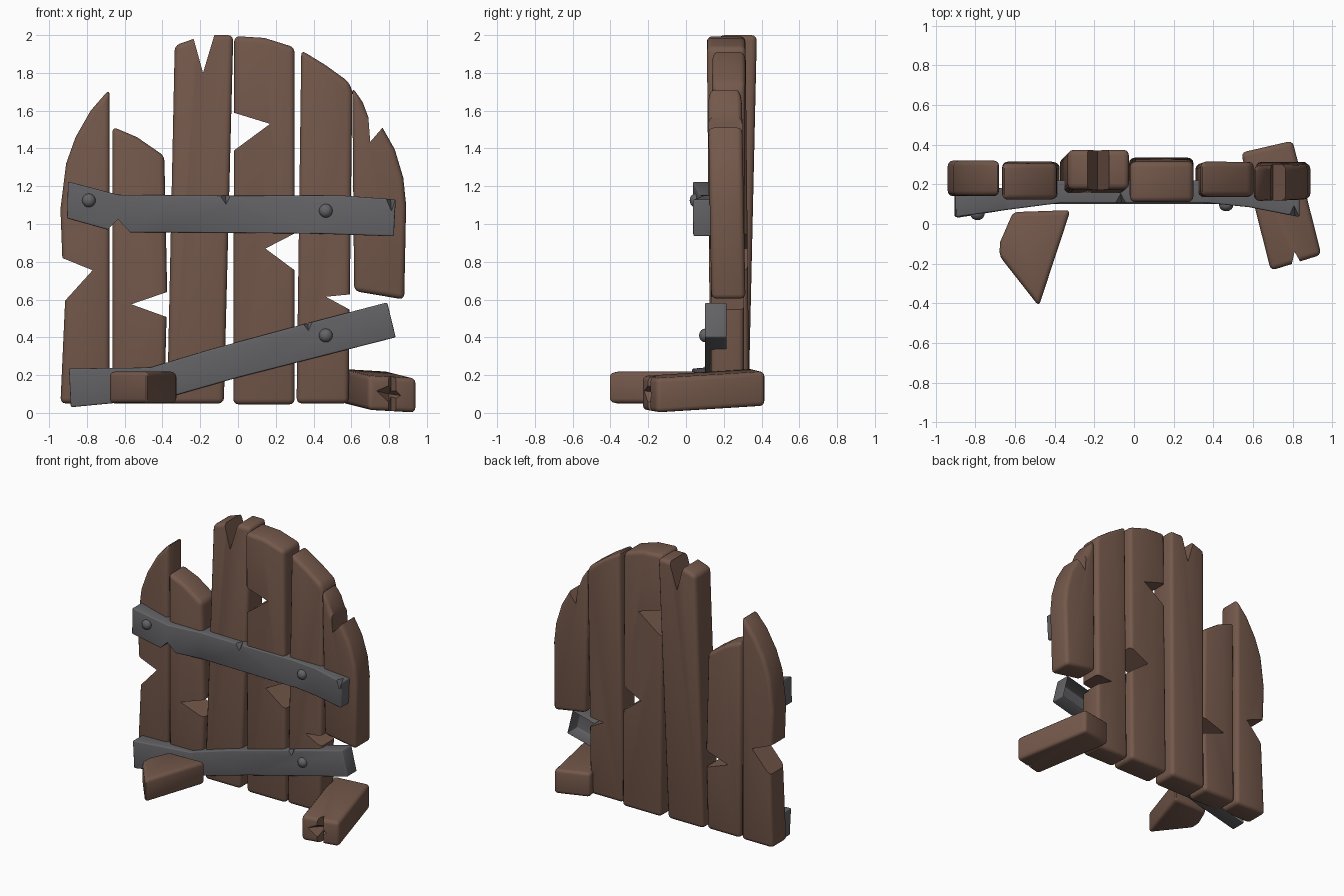
import bpy, bmesh, math
from mathutils import Vector

if "Cube" in bpy.data.objects:
    bpy.data.objects.remove(bpy.data.objects["Cube"])


def material(name, rgb):
    m = bpy.data.materials.new(name)
    m.diffuse_color = (*rgb, 1)
    m.use_nodes = True
    m.node_tree.nodes["Principled BSDF"].inputs["Base Color"].default_value = m.diffuse_color
    return m


WOOD = material("brown_wood", (0.175, 0.098, 0.07))
IRON = material("grey_iron", (0.125, 0.125, 0.135))


def interp(table, t):
    """Piecewise linear lookup in [(t, value), ...]."""
    for (a, va), (b, vb) in zip(table, table[1:]):
        if t <= b:
            k = max(0, (t - a) / (b - a))
            return va + (vb - va) * k
    return table[-1][1]


def link(name, bm, mat):
    bmesh.ops.recalc_face_normals(bm, faces=bm.faces)
    me = bpy.data.meshes.new(name)
    bm.to_mesh(me)
    bm.free()
    ob = bpy.data.objects.new(name, me)
    bpy.context.collection.objects.link(ob)
    me.materials.append(mat)
    return ob


def hull(points, mat):
    """Convex cutter around a few points."""
    bm = bmesh.new()
    verts = [bm.verts.new(p) for p in points]
    bmesh.ops.convex_hull(bm, input=verts)
    ob = link("cutter", bm, mat)
    ob.hide_render = True
    return ob


def notch(apex, a, b):
    """V-shaped break through the whole depth, opened out past the edge."""
    ap = Vector(apex)
    tri = [ap] + [ap + (Vector(p) - ap) * 1.4 for p in (a, b)]
    return [(p.x, y, p.y) for p in tri for y in (-1, 1)]


def chip(x, top, yf, w, d, skew=0):
    """Shallow dent in the front upper edge of an iron strap."""
    e = 0.03
    return [(x - w - e, yf - e, top + e), (x + w + e, yf - e, top + e + skew),
            (x + 0.01, yf - e, top - d - e), (x, yf + 0.08, top + e)]


def smooth(ob, angle=35):
    bpy.ops.object.select_all(action='DESELECT')
    ob.select_set(True)
    bpy.context.view_layer.objects.active = ob
    bpy.ops.object.shade_smooth_by_angle(angle=math.radians(angle))


def solid(name, outline, mat, place, bevel, cuts=(), slices=(), open_back=False):
    """Extruded outline; place(u, v, side) gives the 3D point for side 0 or 1."""
    bm = bmesh.new()
    face = bm.faces.new([bm.verts.new((u, 0, v)) for u, v in outline])
    ext = bmesh.ops.extrude_face_region(bm, geom=[face])
    for v in [g for g in ext["geom"] if isinstance(g, bmesh.types.BMVert)]:
        v.co.y = 1
    for x in slices:
        bmesh.ops.bisect_plane(bm, geom=bm.verts[:] + bm.edges[:] + bm.faces[:],
                               plane_co=(x, 0, 0), plane_no=(1, 0, 0))
    for v in bm.verts:
        v.co = place(v.co.x, v.co.z, v.co.y)
    ob = link(name, bm, mat)
    m = ob.modifiers.new("bevel", 'BEVEL')
    m.width, m.segments = bevel, 3
    m.limit_method, m.angle_limit = 'ANGLE', math.radians(35)
    cutters = [hull(c, mat) for c in cuts]
    for c in cutters:
        m = ob.modifiers.new("cut", 'BOOLEAN')
        m.operation, m.solver, m.object = 'DIFFERENCE', 'EXACT', c
    dg = bpy.context.evaluated_depsgraph_get()
    ob.data = bpy.data.meshes.new_from_object(ob.evaluated_get(dg))
    ob.modifiers.clear()
    for c in cutters:
        bpy.data.objects.remove(c)
    if open_back:
        bm = bmesh.new()
        bm.from_mesh(ob.data)
        back = [f for f in bm.faces if f.normal.y > 0.9]
        bmesh.ops.delete(bm, geom=back, context='FACES')
        bm.to_mesh(ob.data)
        bm.free()
    smooth(ob)
    return ob


# Upright planks: outline, front y at bottom and top, thickness, breaks
planks = {
    "plank_far_left": (
        [(-.94, .05), (-.915, .6), (-.93, .82), (-.94, 1.08), (-.91, 1.32), (-.86, 1.46),
         (-.78, 1.60), (-.68, 1.715), (-.68, .05)],
        .14, .14, .18, [((-.77, .755), (-.91, .60), (-.93, .82))]),
    "plank_left": (
        [(-.665, .05), (-.665, 1.515), (-.535, 1.46), (-.39, 1.36), (-.375, .64), (-.39, .05)],
        .13, .12, .185, [((-.565, .575), (-.375, .64), (-.385, .51))]),
    "plank_mid_left": (
        [(-.375, .05), (-.335, 1.945), (-.235, 1.98), (-.125, 2.0), (-.025, 2.0), (-.075, .05)],
        .13, .175, .2, [((-.185, 1.80), (-.235, 1.98), (-.125, 2.0))]),
    "plank_mid_right": (
        [(-.025, .045), (-.02, 1.995), (.14, 1.985), (.30, 1.935), (.30, .045)],
        .13, .11, .205, [((.17, 1.53), (-.02, 1.39), (-.025, 1.59)),
                         ((.145, .87), (.30, .95), (.30, .755))]),
    "plank_right": (
        [(.31, .05), (.335, 1.92), (.465, 1.84), (.59, 1.75), (.605, 1.70), (.585, .05)],
        .13, .14, .175, [((.465, .615), (.59, .627), (.585, .55))]),
    "plank_far_right": (
        [(.615, .645), (.605, 1.725), (.66, 1.645), (.69, 1.565), (.765, 1.51), (.83, 1.395),
         (.875, 1.245), (.89, 1.10), (.88, .60)],
        .145, .11, .18, [((.70, 1.435), (.69, 1.565), (.765, 1.51))]),
}
for name, (outline, yb, yt, thick, breaks) in planks.items():
    solid(name, outline, WOOD,
          lambda x, z, s: Vector((x, yb + (yt - yb) * z / 2 + thick * s, z)),
          0.028, [notch(*b) for b in breaks])

# Bent iron straps across the planks
upper_bend = [(-.9, .035), (-.65, .07), (-.38, .105), (.38, .105), (.58, .085), (.835, .035)]
lower_bend = [(-.9, .03), (-.65, .07), (-.42, .1), (.835, .1)]


def strap(name, outline, bend, cuts):
    solid(name, outline, IRON,
          lambda x, z, s: Vector((x, interp(bend, x) + .115 * s, z)),
          0.008, cuts, [x for x, _ in bend[1:-1]], True)


strap("upper_strap",
      [(-.905, 1.03), (-.90, 1.225), (-.635, 1.155), (-.12, 1.15), (.565, 1.15), (.835, 1.13),
       (.825, .935), (.38, .95), (-.57, .955), (-.69, .97)],
      upper_bend,
      [notch((-.635, 1.025), (-.69, .97), (-.57, .955)),
       chip(-.07, 1.15, .105, .03, .045), chip(.805, 1.133, .04, .02, .07)])
strap("lower_strap",
      [(-.885, .03), (-.895, .235), (-.465, .24), (-.15, .335), (.33, .465), (.79, .585),
       (.835, .40), (.01, .19), (-.325, .095), (-.57, .06)],
      lower_bend, [chip(.365, .478, .1, .035, .04, .015)])

# Round rivets on the straps
for i, (x, y, z) in enumerate([(-.79, .05, 1.125), (.465, .095, 1.07), (.465, .1, .41)]):
    bm = bmesh.new()
    bmesh.ops.create_uvsphere(bm, u_segments=16, v_segments=10, radius=.036)
    for v in bm.verts:
        v.co = Vector((v.co.x + x, v.co.y * .85 + y, v.co.z + z))
    smooth(link(f"rivet_{i + 1}", bm, IRON), 60)

# Broken plank pieces lying on the ground
solid("fallen_piece_left",
      [(-.32, .07), (-.61, .06), (-.675, -.09), (-.68, -.16), (-.48, -.415)], WOOD,
      lambda x, y, s: Vector((x, y, .05 + .168 * s)), 0.025)
solid("fallen_piece_right",
      [(.54, .36), (.80, .42), (.945, -.155), (.69, -.235)], WOOD,
      lambda x, y, s: Vector((x, y, .045 - .07 * (x - .67) + .045 * (y - .4) + .182 * s)),
      0.025,
      [[(u, v, z) for u, v in ((.81, -.14), (.77, -.32), (.89, -.28)) for z in (-.1, .4)],
       [(.80, -.10, .10), (.68, -.32, .13), (.82, -.32, .21), (.95, -.3, .08), (.8, -.32, .0)]])
